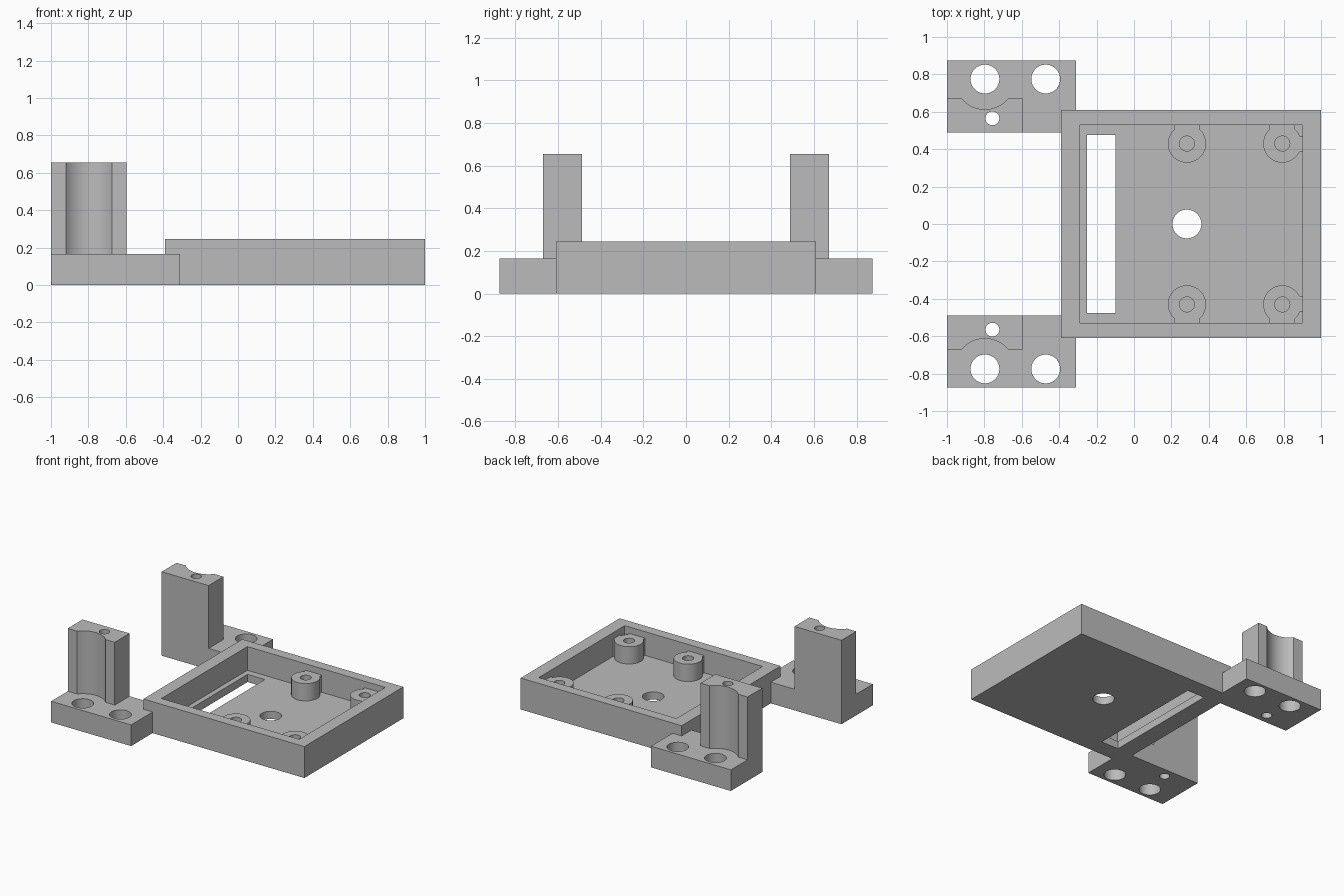
import bpy
import bmesh
from mathutils import Matrix, Vector

cube = bpy.data.objects.get("Cube")
if cube:
    bpy.data.objects.remove(cube, do_unlink=True)

grey = bpy.data.materials.new("plain_grey")
grey.use_nodes = True
grey.diffuse_color = (0.5, 0.5, 0.5, 1)
grey.node_tree.nodes["Principled BSDF"].inputs["Base Color"].default_value = (0.5, 0.5, 0.5, 1)


def make_object(name, bm):
    mesh = bpy.data.meshes.new(name)
    bm.to_mesh(mesh)
    bm.free()
    mesh.materials.append(grey)
    obj = bpy.data.objects.new(name, mesh)
    bpy.context.collection.objects.link(obj)
    return obj


def box(name, low, high):
    low, high = Vector(low), Vector(high)
    bm = bmesh.new()
    place = Matrix.Translation((low + high) / 2) @ Matrix.Diagonal((*(high - low), 1))
    bmesh.ops.create_cube(bm, size=1, matrix=place)
    return make_object(name, bm)


def side_box(name, x0, x1, y0, y1, z0, z1, side):
    # Box given for the +y half, flipped to the chosen side
    ys = sorted((y0 * side, y1 * side))
    return box(name, (x0, ys[0], z0), (x1, ys[1], z1))


def cylinder(name, x, y, radius, z0, z1, segments=64):
    bm = bmesh.new()
    bmesh.ops.create_cone(bm, cap_ends=True, segments=segments, radius1=radius, radius2=radius,
                          depth=z1 - z0, matrix=Matrix.Translation((x, y, (z0 + z1) / 2)))
    return make_object(name, bm)


def combine(target, others, operation):
    for other in others:
        mod = target.modifiers.new(operation.lower(), "BOOLEAN")
        mod.operation = operation
        mod.solver = "EXACT"
        mod.object = other
        bpy.context.view_layer.objects.active = target
        bpy.ops.object.modifier_apply(modifier=mod.name)
        bpy.data.objects.remove(other, do_unlink=True)


def finish(obj):
    bpy.ops.object.select_all(action="DESELECT")
    obj.select_set(True)
    bpy.context.view_layer.objects.active = obj
    bpy.ops.object.shade_smooth_by_angle(angle=0.5)


FLOOR, RIM, BOSS_TOP = 0.06, 0.245, 0.195
PLATE_TOP, POST_TOP = 0.165, 0.655
TRAY_LOW, TRAY_HIGH = (-0.39, -0.61, 0), (1, 0.61, RIM)

# Open tray with a cable slot and a centre hole
tray = box("tray", TRAY_LOW, TRAY_HIGH)
combine(tray, [
    box("pocket_cutter", (-0.29, -0.53, FLOOR), (0.9, 0.53, 0.4)),
    box("slot_cutter", (-0.25, -0.475, -0.1), (-0.1, 0.475, 0.2)),
    cylinder("hole_cutter", 0.283, 0, 0.077, -0.1, 0.2),
], "DIFFERENCE")
finish(tray)

for side, label in ((1, "back"), (-1, "front")):
    # Screw bosses tied to the tray walls
    for x, place in ((0.283, "inner"), (0.793, "outer")):
        y = 0.43
        boss = cylinder(f"{label}_{place}_boss", x, y * side, 0.102, FLOOR - 0.01, BOSS_TOP)
        webs = [side_box("wall_web", x - 0.068, x + 0.068, y, 0.54, FLOOR - 0.01, BOSS_TOP, side)]
        if place == "outer":
            webs.append(side_box("end_web", x, 0.91, y - 0.045, y + 0.04,
                                 FLOOR - 0.01, BOSS_TOP, side))
        combine(boss, webs, "UNION")
        combine(boss, [cylinder("screw_cutter", x, y * side, 0.04, FLOOR, 0.3, 40)], "DIFFERENCE")
        finish(boss)

    # Mounting bracket: foot plate with a grooved upright post
    bracket = side_box(f"{label}_bracket", -1, -0.31, 0.488, 0.875, 0, PLATE_TOP, side)
    post = side_box("post", -1, -0.595, 0.488, 0.67, 0, POST_TOP, side)
    combine(post, [cylinder("groove_cutter", -0.797, 0.775 * side, 0.162, PLATE_TOP, 0.8, 96)],
            "DIFFERENCE")
    combine(bracket, [post], "UNION")
    combine(bracket, [
        cylinder("bolt_cutter", -0.797, 0.775 * side, 0.077, -0.1, 0.3),
        cylinder("bolt_cutter", -0.472, 0.775 * side, 0.077, -0.1, 0.3),
        cylinder("pin_cutter", -0.757, 0.565 * side, 0.037, -0.1, 0.8, 40),
        box("tray_cutter", (TRAY_LOW[0], TRAY_LOW[1], -0.1), (TRAY_HIGH[0], TRAY_HIGH[1], 0.4)),
    ], "DIFFERENCE")
    finish(bracket)
